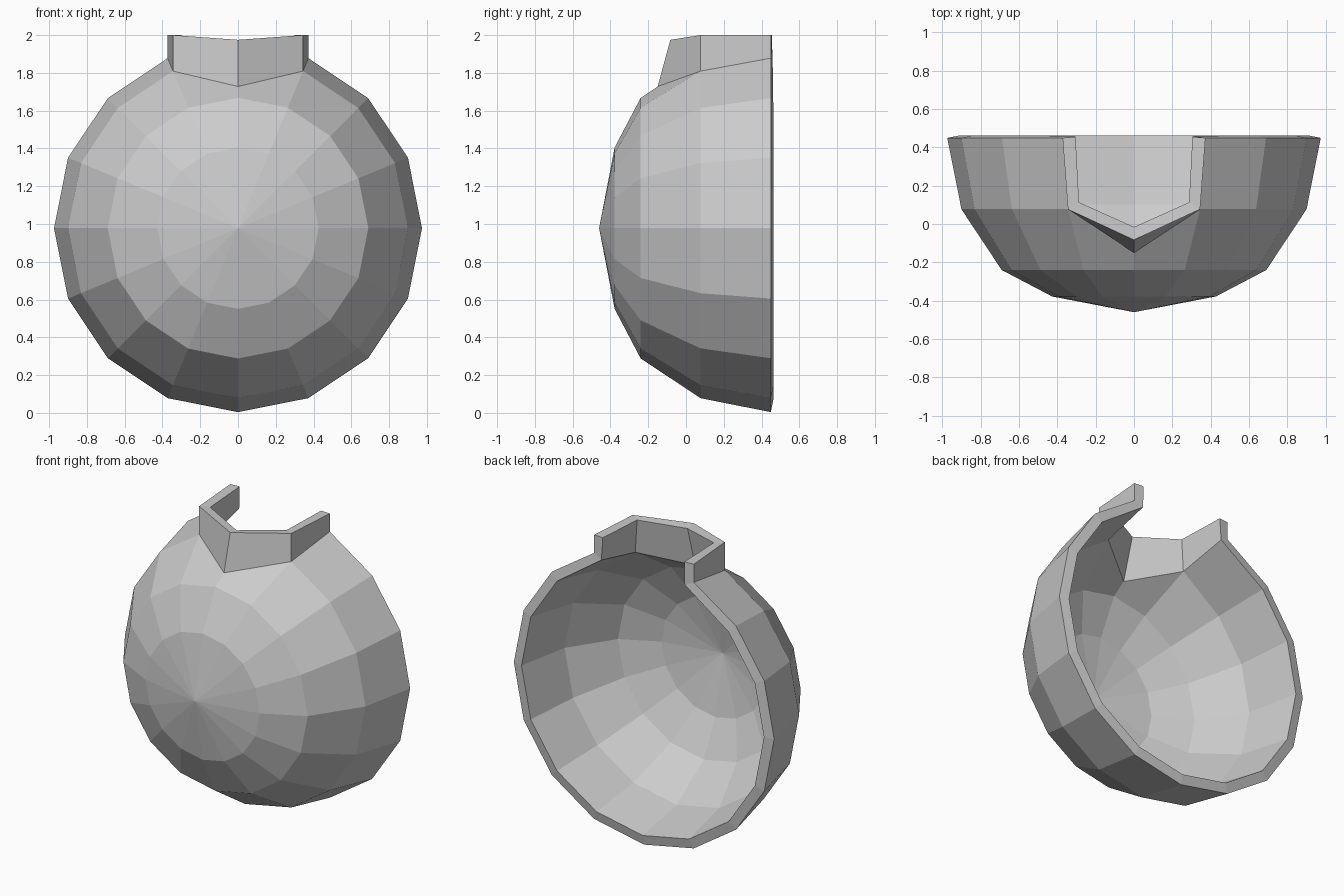
import bpy, bmesh, math

if "Cube" in bpy.data.objects:
    bpy.data.objects.remove(bpy.data.objects["Cube"])

SEG = 16
CZ = 0.978
# (radius, y) of each ring from near the front pole to the open rim
RINGS = [(0.427, -0.378), (0.69, -0.24), (0.90, 0.077), (0.974, 0.449)]
TOP = SEG // 4

bm = bmesh.new()

# Faceted half-sphere shell with its pole facing the front
pole = bm.verts.new((0, -0.46, CZ))
rings = []
for r, y in RINGS:
    rings.append([bm.verts.new((r * math.cos(2 * math.pi * i / SEG), y,
                                CZ + r * math.sin(2 * math.pi * i / SEG)))
                  for i in range(SEG)])
for i in range(SEG):
    j = (i + 1) % SEG
    bm.faces.new((pole, rings[0][i], rings[0][j]))
    for k in range(3):
        if k == 2 and i in (TOP - 1, TOP):
            continue  # opening under the collar
        a, b = rings[k], rings[k + 1]
        bm.faces.new((a[i], b[i], b[j], a[j]))

# Front corner of the opening is pulled forward; unused rim point removed
rings[2][TOP].co = (0, -0.15, 1.728)
bm.verts.remove(rings[3][TOP])

# Upright collar around the opening, open at the back
base = [rings[3][TOP - 1], rings[2][TOP - 1], rings[2][TOP],
        rings[2][TOP + 1], rings[3][TOP + 1]]
crown = []
for v in base:
    x, y, z = v.co
    crown.append(bm.verts.new((0, -0.083, 1.975) if abs(x) < 0.01 else (x, y, 2.0)))
for i in range(4):
    bm.faces.new((base[i], base[i + 1], crown[i + 1], crown[i]))

# Make the normals face outward
bmesh.ops.recalc_face_normals(bm, faces=bm.faces[:])
bm.normal_update()
if pole.link_faces[0].normal.y > 0:
    bmesh.ops.reverse_faces(bm, faces=bm.faces[:])

mesh = bpy.data.meshes.new("half_bowl_shell")
bm.to_mesh(mesh)
bm.free()
obj = bpy.data.objects.new("half_bowl_shell", mesh)
bpy.context.collection.objects.link(obj)

# Wall thickness, grown inward
solid = obj.modifiers.new("wall", 'SOLIDIFY')
solid.thickness = 0.068
solid.offset = -1
